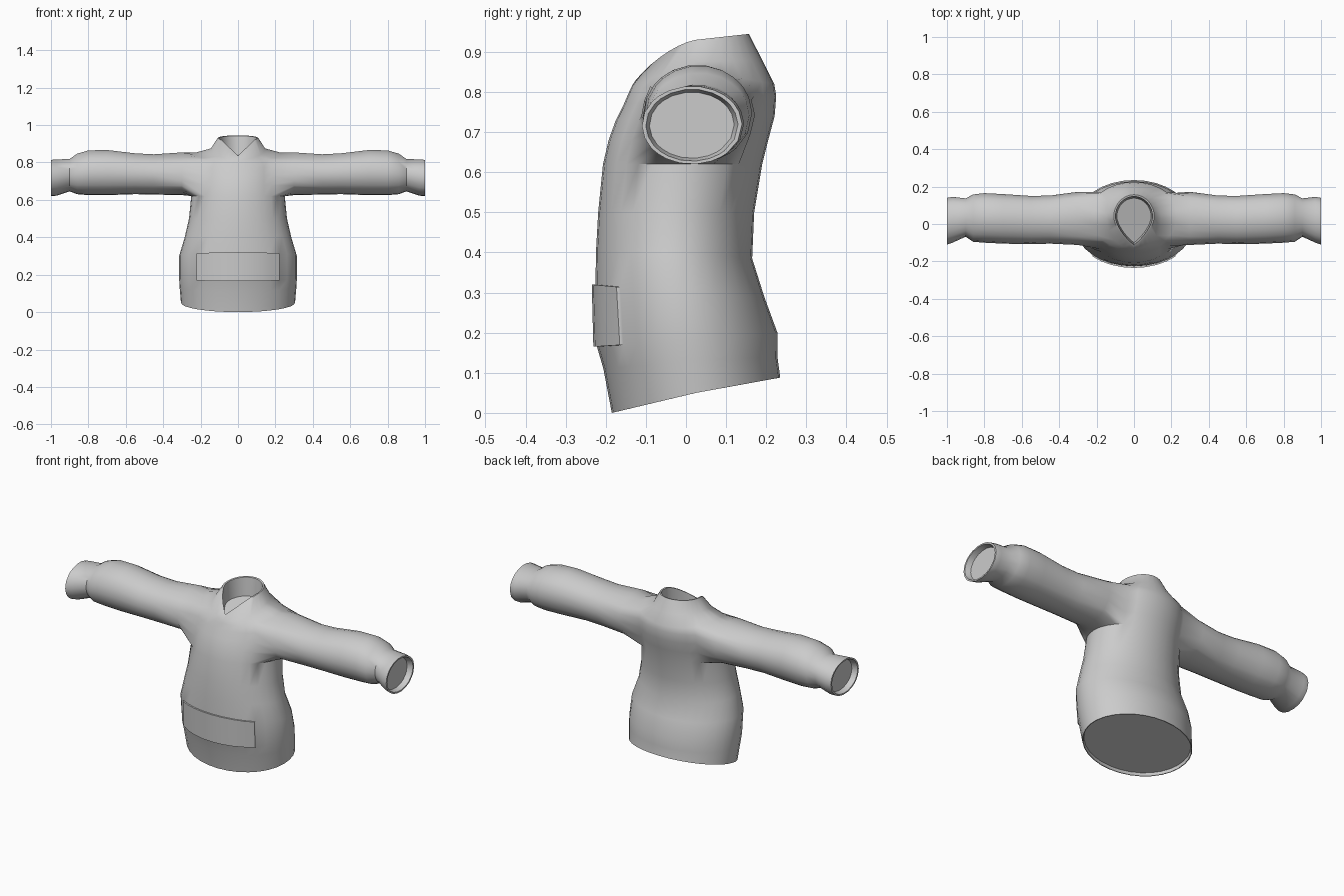
import bpy, bmesh, math
from mathutils import Vector

if "Cube" in bpy.data.objects:
    bpy.data.objects.remove(bpy.data.objects["Cube"], do_unlink=True)

SEGMENTS = 32

# Body rings: front z, side z, back z, half width, front y, back y
BODY = [
    (0.00, 0.05, 0.088, 0.305, -0.185, 0.235),
    (0.11, 0.13, 0.14, 0.312, -0.206, 0.228),
    (0.165, 0.18, 0.20, 0.315, -0.222, 0.228),
    (0.32, 0.30, 0.29, 0.315, -0.226, 0.195),
    (0.41, 0.40, 0.385, 0.285, -0.224, 0.165),
    (0.50, 0.50, 0.50, 0.262, -0.219, 0.170),
    (0.62, 0.62, 0.62, 0.250, -0.207, 0.190),
    (0.68, 0.68, 0.68, 0.250, -0.193, 0.205),
    (0.73, 0.735, 0.74, 0.250, -0.175, 0.221),
    (0.77, 0.79, 0.79, 0.250, -0.155, 0.225),
    (0.80, 0.852, 0.82, 0.230, -0.142, 0.220),
    (0.815, 0.875, 0.88, 0.145, -0.135, 0.190),
    (0.83, 0.932, 0.945, 0.108, -0.125, 0.157),
]
ARMHOLE_ROWS = range(6, 10)
ARMHOLE_REACH = 4

# Sleeve rings: x, bottom z, top z, front y, back y
SLEEVE = [
    (0.30, 0.625, 0.855, -0.112, 0.172),
    (0.45, 0.628, 0.845, -0.105, 0.152),
    (0.55, 0.630, 0.850, -0.108, 0.150),
    (0.70, 0.625, 0.868, -0.105, 0.160),
    (0.80, 0.625, 0.866, -0.100, 0.165),
    (0.86, 0.630, 0.848, -0.095, 0.158),
    (0.90, 0.645, 0.820, -0.068, 0.137),
    (0.97, 0.622, 0.817, -0.100, 0.145),
    (1.00, 0.620, 0.815, -0.110, 0.140),
]


def body_ring(bm, front, side, back, width, y_front, y_back, v_neck):
    """One ring round the body; v_neck draws the front into a point."""
    verts = []
    mid = 0.04 if v_neck else (y_front + y_back) / 2
    for i in range(SEGMENTS):
        a = 2 * math.pi * i / SEGMENTS
        c, s = math.cos(a), math.sin(a)
        reach = abs(s)
        drop = reach
        if v_neck and s < 0:
            drop = 1 - abs(c)
            reach = (reach + drop) / 2
        y = mid + ((y_front if s < 0 else y_back) - mid) * reach
        z = side + ((front if s < 0 else back) - side) * drop
        verts.append(bm.verts.new((width * c, y, z)))
    return verts


def extrude_loop(bm, edges):
    geom = bmesh.ops.extrude_edge_only(bm, edges=edges)["geom"]
    return ([g for g in geom if isinstance(g, bmesh.types.BMVert)],
            [g for g in geom if isinstance(g, bmesh.types.BMEdge)])


def close_opening(bm, edges, inset, depth):
    """Turn an open rim inward and close it with a recessed lining."""
    for scale, shift in ((inset, Vector()), (inset, depth)):
        verts, edges = extrude_loop(bm, edges)
        centre = sum((v.co for v in verts), Vector()) / len(verts)
        for v in verts:
            v.co = centre + (v.co - centre) * scale + shift
    bmesh.ops.contextual_create(bm, geom=edges)


def rim(bm, test):
    return [e for e in bm.edges if e.is_boundary
            and test((e.verts[0].co + e.verts[1].co) / 2)]


bm = bmesh.new()

# Body with armholes left open
rings = [body_ring(bm, *row, v_neck=(n == len(BODY) - 1))
         for n, row in enumerate(BODY)]
half = SEGMENTS // 2
pocket_faces = []
for r in range(len(rings) - 1):
    for i in range(SEGMENTS):
        from_side = min(abs((i + 0.5) - k * half) for k in range(3))
        if r in ARMHOLE_ROWS and from_side < ARMHOLE_REACH:
            continue
        j = (i + 1) % SEGMENTS
        face = bm.faces.new((rings[r][i], rings[r][j],
                             rings[r + 1][j], rings[r + 1][i]))
        if r == 2 and abs(i + 0.5 - 1.5 * half) < 4:
            pocket_faces.append(face)

# Raised front pocket
bm.normal_update()
pocket = bmesh.ops.extrude_face_region(bm, geom=pocket_faces)["geom"]
bmesh.ops.delete(bm, geom=pocket_faces, context="FACES")
for v in [g for g in pocket if isinstance(g, bmesh.types.BMVert)]:
    v.co.y -= 0.009

# Sleeves grown from the armholes, with cuffs
for sign in (-1, 1):
    edges = rim(bm, lambda p: p.x * sign > 0.12 and 0.5 < p.z < 0.9)
    for x, low, high, y_front, y_back in SLEEVE:
        verts, edges = extrude_loop(bm, edges)
        cy, cz = (y_front + y_back) / 2, (low + high) / 2
        for v in verts:
            if x == SLEEVE[0][0]:
                a = math.atan2(v.co.z - 0.735, v.co.y - 0.02)
            else:
                a = math.atan2((v.co.z - old[1]) / old[3],
                               (v.co.y - old[0]) / old[2])
            v.co = (sign * x, cy + math.cos(a) * (y_back - y_front) / 2,
                    cz + math.sin(a) * (high - low) / 2)
        old = (cy, cz, (y_back - y_front) / 2, (high - low) / 2)
    close_opening(bm, edges, 0.92, Vector((-0.03 * sign, 0, 0)))

# Hem and neck linings
close_opening(bm, rim(bm, lambda p: p.z < 0.12), 0.985, Vector((0, 0, 0.015)))
close_opening(bm, rim(bm, lambda p: p.z > 0.8), 0.92, Vector((0, 0, -0.1)))

bmesh.ops.recalc_face_normals(bm, faces=bm.faces)
mesh = bpy.data.meshes.new("sweater")
bm.to_mesh(mesh)
bm.free()
sweater = bpy.data.objects.new("sweater", mesh)
bpy.context.collection.objects.link(sweater)

# Grey cloth
cloth = bpy.data.materials.new("grey cloth")
cloth.use_nodes = True
cloth.diffuse_color = (0.6, 0.6, 0.6, 1)
cloth.node_tree.nodes["Principled BSDF"].inputs["Base Color"].default_value = (0.6, 0.6, 0.6, 1)
mesh.materials.append(cloth)

bpy.context.view_layer.objects.active = sweater
sweater.select_set(True)
bpy.ops.object.shade_smooth_by_angle(angle=math.radians(50))
